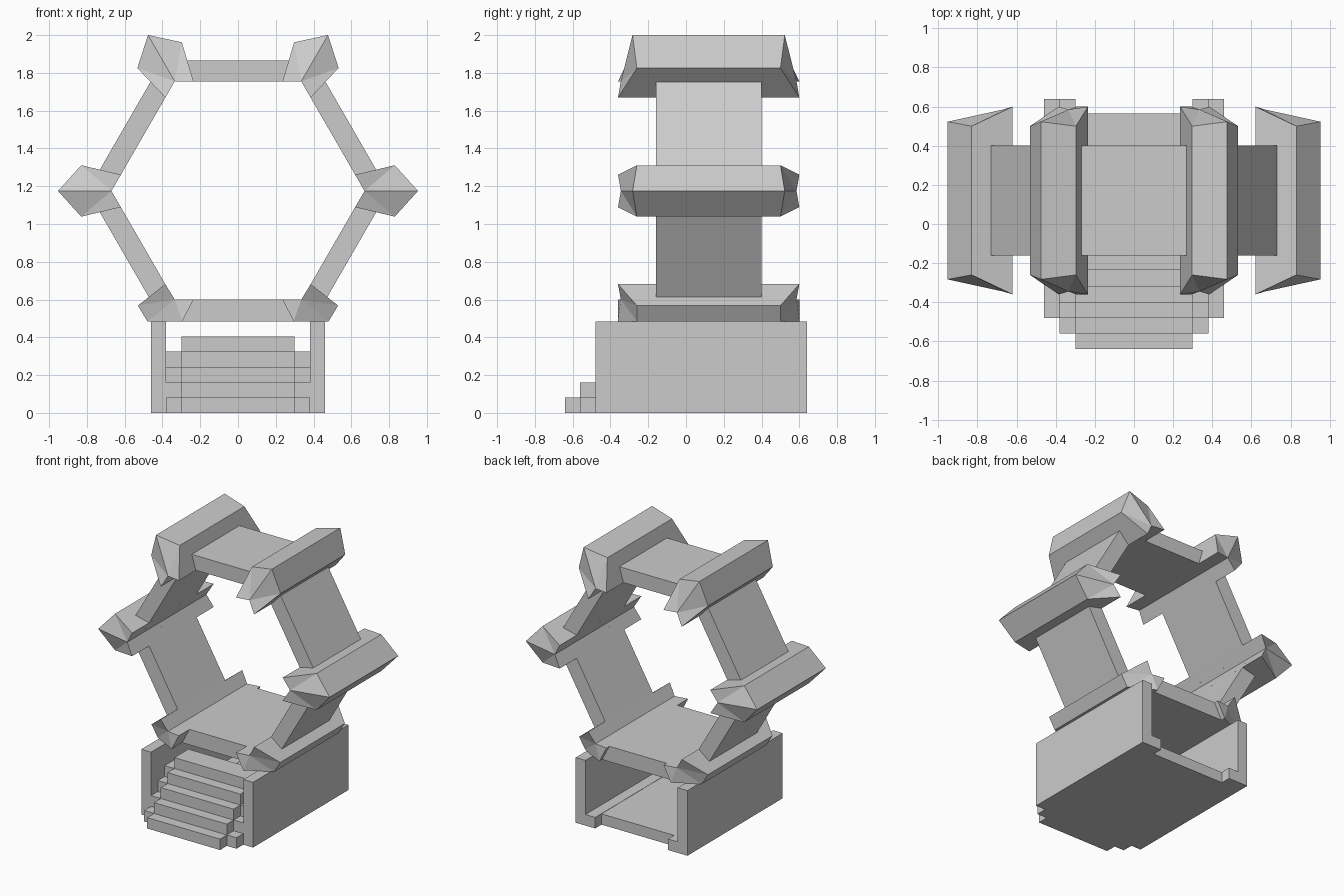
import bpy, bmesh
from math import sin, cos, radians

if "Cube" in bpy.data.objects:
    bpy.data.objects.remove(bpy.data.objects["Cube"])

CZ, CY = 1.175, 0.12   # ring centre


def finish(name, bm):
    bmesh.ops.recalc_face_normals(bm, faces=bm.faces)
    me = bpy.data.meshes.new(name)
    bm.to_mesh(me)
    bm.free()
    ob = bpy.data.objects.new(name, me)
    bpy.context.collection.objects.link(ob)
    return ob


def loft(name, pts):
    """pts: (x, z, y_front, y_back); ends are fanned from the first point."""
    bm = bmesh.new()
    f = [bm.verts.new((x, y0, z)) for x, z, y0, y1 in pts]
    b = [bm.verts.new((x, y1, z)) for x, z, y0, y1 in pts]
    n = len(pts)
    for i in range(n):
        j = (i + 1) % n
        bm.faces.new((f[i], f[j], b[j], b[i]))
    for i in range(1, n - 1):
        bm.faces.new((f[0], f[i], f[i + 1]))
        bm.faces.new((b[0], b[i + 1], b[i]))
    return finish(name, bm)


def box(name, x0, x1, y0, y1, z0, z1):
    return loft(name, [(x0, z0, y0, y1), (x1, z0, y0, y1),
                       (x1, z1, y0, y1), (x0, z1, y0, y1)])


def turn(r, t, deg):
    a = radians(deg)
    return r * cos(a) - t * sin(a), CZ + r * sin(a) + t * cos(a)


# Clamp blocks on the four upper ring corners: radial, tangential, half length
clamp = [(0.67, 0, 0.465), (0.62, 0.086, 0.48), (0.83, 0.136, 0.38),
         (0.953, 0, 0.403), (0.83, -0.136, 0.38), (0.62, -0.086, 0.48)]
for deg in (0, 60, 120, 180):
    loft("ring_clamp", [(*turn(r, t, deg), CY - h, CY + h) for r, t, h in clamp])

# Cut-down clamps resting on the base
foot = [(0.335, 0.6, 0.465), (0.385, 0.682, 0.48), (0.53, 0.568, 0.38),
        (0.48, 0.485, 0.38), (0.295, 0.485, 0.48), (0.235, 0.6, 0.48)]
for s in (-1, 1):
    loft("lower_clamp", [(s * x, z, CY - h, CY + h) for x, z, h in foot])

# Ring panels between clamps
for deg in (-30, 30, 90, 150, 210):
    loft("ring_panel", [(*turn(r, t, deg), -0.16, 0.4) for r, t in
                        ((0.58, -0.305), (0.69, -0.305), (0.69, 0.305), (0.58, 0.305))])

# Ring floor
loft("ring_floor", [(x, z, -0.235, 0.565) for x, z in
                    ((-0.235, 0.6), (0.235, 0.6), (0.295, 0.485), (-0.295, 0.485))])

# Base: floor slab, side walls and ledges
box("base_floor", -0.3, 0.3, -0.48, 0.565, 0, 0.08)
for s in (-1, 1):
    box("base_wall", s * 0.38, s * 0.46, -0.48, 0.64, 0, 0.485)
    box("base_ledge", s * 0.3, s * 0.38, -0.56, 0.64, 0, 0.082)


# Stairs: centre flight, with side flights one step further back
def flight(name, x0, x1, start, steps):
    prof = [(start, 0)]
    for k in range(steps):
        y = start + 0.08 * k
        prof += [(y, 0.081 * (k + 1)), (y + 0.08, 0.081 * (k + 1))]
    prof[-1] = (-0.155, prof[-1][1])
    prof.append((-0.155, 0))
    bm = bmesh.new()
    face = bm.faces.new([bm.verts.new((x0, y, z)) for y, z in prof])
    ext = bmesh.ops.extrude_face_region(bm, geom=[face], use_keep_orig=True)
    bmesh.ops.translate(bm, vec=(x1 - x0, 0, 0), verts=[
        v for v in ext["geom"] if isinstance(v, bmesh.types.BMVert)])
    finish(name, bm)


flight("stairs", -0.3, 0.3, -0.64, 5)
for s in (-1, 1):
    flight("stair_side", s * 0.3, s * 0.38, -0.56, 4)
